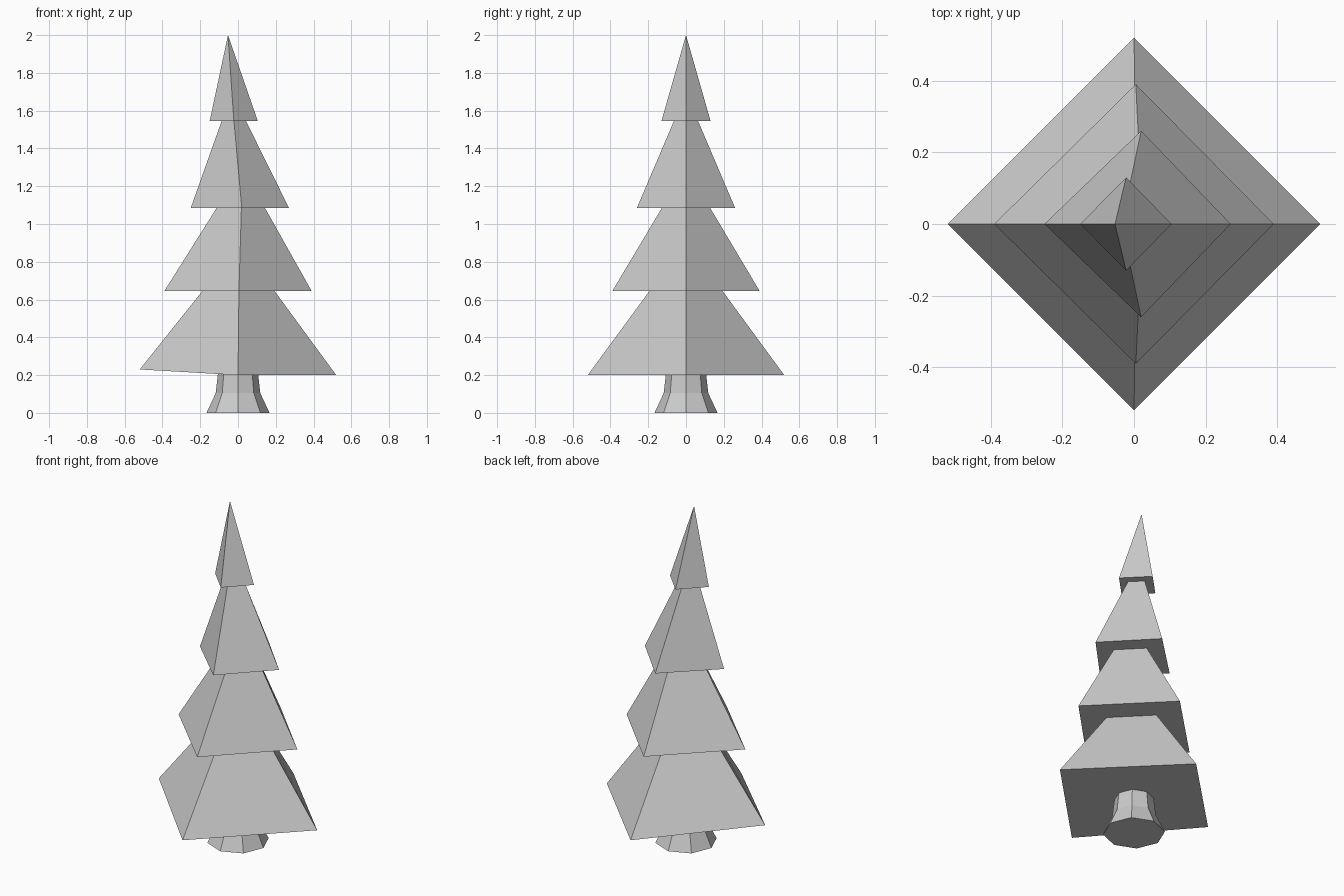
import bpy
import bmesh
import math

cube = bpy.data.objects.get("Cube")
if cube:
    bpy.data.objects.remove(cube, do_unlink=True)

grey = bpy.data.materials.new("plain_grey")
grey.use_nodes = True
colour = (0.6, 0.6, 0.6, 1)
grey.diffuse_color = colour
grey.node_tree.nodes["Principled BSDF"].inputs["Base Color"].default_value = colour


def loft(name, rings):
    """Join rings of points with flat faces and close both ends; a one-point ring is a tip."""
    bm = bmesh.new()
    loops = [[bm.verts.new(p) for p in ring] for ring in rings]
    bm.faces.new(loops[0])
    if len(loops[-1]) > 2:
        bm.faces.new(loops[-1])
    for low, high in zip(loops, loops[1:]):
        n = len(low)
        for i in range(n):
            j = (i + 1) % n
            if len(high) == 1:
                bm.faces.new((low[i], low[j], high[0]))
            else:
                bm.faces.new((low[i], low[j], high[j], high[i]))
    bmesh.ops.recalc_face_normals(bm, faces=bm.faces)
    mesh = bpy.data.meshes.new(name)
    bm.to_mesh(mesh)
    bm.free()
    mesh.materials.append(grey)
    obj = bpy.data.objects.new(name, mesh)
    bpy.context.collection.objects.link(obj)
    return obj


def diamond(left, right, ridge, depth, z):
    return [(left, 0, z), (ridge, -depth, z), (right, 0, z), (ridge, depth, z)]


def octagon(radius, z):
    angles = [math.tau * i / 8 for i in range(8)]
    return [(radius * math.cos(a), radius * math.sin(a), z) for a in angles]


# Flared trunk
loft("trunk", [octagon(0.167, 0), octagon(0.118, 0.105), octagon(0.106, 0.21)])

# Foliage tiers, drifting sideways towards the tip
bottom_tier = loft("bottom_tier", [diamond(-0.52, 0.52, 0, 0.52, 0.2),
                                   diamond(-0.185, 0.19, 0.005, 0.19, 0.65)])
loft("lower_middle_tier", [diamond(-0.39, 0.39, 0.005, 0.39, 0.645),
                           diamond(-0.11, 0.14, 0.018, 0.125, 1.09)])
loft("upper_middle_tier", [diamond(-0.25, 0.27, 0.02, 0.26, 1.085),
                           diamond(-0.085, 0.04, -0.022, 0.062, 1.55)])
loft("top_tier", [diamond(-0.15, 0.105, -0.022, 0.13, 1.545), [(-0.053, 0, 2)]])

# Lifted corner of the bottom tier
min(bottom_tier.data.vertices, key=lambda v: v.co.x).co.z += 0.03
